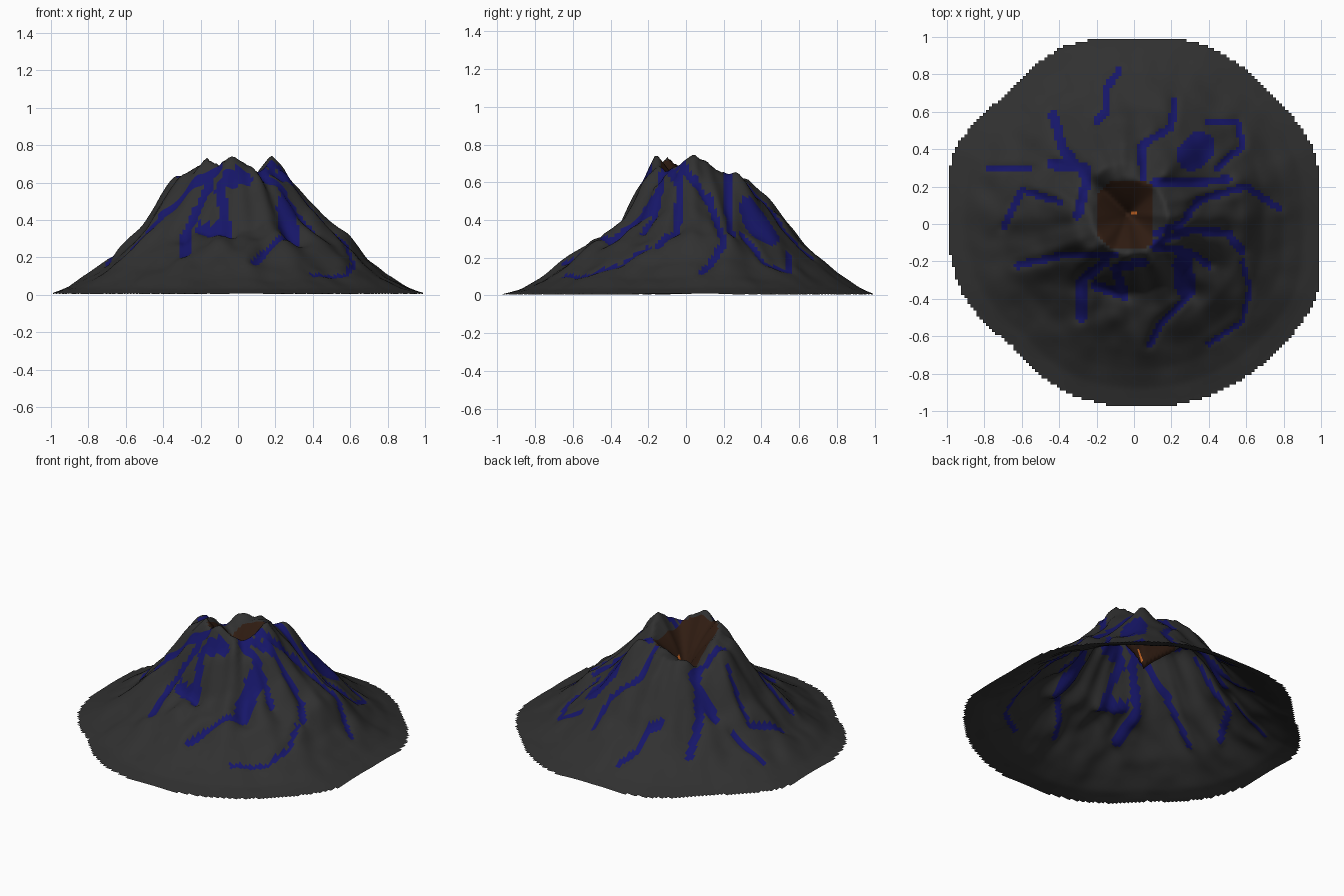
import bpy, bmesh, math
from mathutils import Vector, noise

if "Cube" in bpy.data.objects:
    bpy.data.objects.remove(bpy.data.objects["Cube"])

STEP = 0.0165
CRATER = Vector((-0.03, 0.05))
RIM_R = 0.2

# Base outline radius, every 22.5 degrees from +x
OUTLINE = [1.0, 1.04, 1.01, 1.03, 1.0, 1.02, .97, 1.04,
           1.0, .99, .92, .97, .98, 1.0, 1.02, 1.05]
# Crater rim height, every 22.5 degrees
RIM = [.75, .71, .65, .64, .63, .58, .50, .60,
       .67, .69, .73, .70, .755, .69, .66, .70]
# Flank heights at radius .3, .4 ... 1.0 towards +x, +y, -x, -y
FLANKS = [
    [.62, .49, .39, .31, .18, .10, .04, .005],
    [.58, .50, .38, .26, .175, .10, .045, .005],
    [.63, .51, .36, .25, .165, .10, .04, .005],
    [.55, .32, .27, .215, .15, .08, .03, .005]]

# Streams: half width, then the path points
STREAMS_EAST = [
    (.020, (.12, -.05), (.25, .0), (.35, .13), (.6, .2), (.78, .08)),
    (.022, (.12, -.1), (.3, -.03), (.5, -.05), (.58, -.15)),
    (.014, (.58, -.2), (.62, -.35), (.58, -.52), (.4, -.64)),
    (.020, (.1, -.12), (.3, -.15), (.4, -.22)),
    (.055, (.26, -.22), (.28, -.35)),
    (.018, (.3, -.38), (.15, -.52), (.08, -.65)),
    (.085, (.31, .37), (.35, .41)),
    (.018, (.40, .54), (.55, .55), (.58, .42), (.45, .3)),
    (.020, (.1, .22), (.35, .22), (.5, .24))]
STREAMS_WEST = [
    (.026, (.05, -.2), (-.1, -.24), (-.05, -.38), (-.2, -.33)),
    (.026, (-.15, -.2), (-.28, -.3), (-.28, -.5)),
    (.020, (-.1, -.17), (-.35, -.16), (-.62, -.22)),
    (.026, (-.3, .05), (-.25, .25), (-.38, .4), (-.43, .58)),
    (.030, (-.26, .3), (-.43, .32)),
    (.018, (-.4, .12), (-.6, .18), (-.7, -.02)),
    (.014, (-.55, .3), (-.78, .3)),
    (.020, (.05, .2), (.04, .42), (.2, .52), (.22, .66)),
    (.020, (-.2, .55), (-.15, .6), (-.15, .72), (-.08, .82))]
STREAMS = STREAMS_EAST + STREAMS_WEST
SEGMENTS = [(s[0], Vector(a), Vector(b)) for s in STREAMS
            for a, b in zip(s[1:], s[2:])]


def around(table, ang):
    """Value of a table spread evenly round the circle."""
    t = (ang / math.tau) % 1.0 * len(table)
    i = int(t)
    f = t - i
    return table[i % len(table)] * (1 - f) + table[(i + 1) % len(table)] * f


def stream_gap(p):
    """Distance to the nearest stream, in units of its half width, and that width."""
    best = (99.0, .02)
    for w, a, b in SEGMENTS:
        d = b - a
        t = max(0, min(1, (p - a).dot(d) / d.length_squared))
        best = min(best, ((p - a - d * t).length / w, w))
    return best


def height(p):
    ang0 = math.atan2(p.y, p.x)
    rho = p.length / around(OUTLINE, ang0)
    q = p - CRATER * max(0, 1 - rho)
    ang = math.atan2(q.y, q.x)
    r = q.length / (1 + (around(OUTLINE, ang) - 1) * min(1, rho))
    rim = around(RIM, ang)
    if r < RIM_R:                                   # steep funnel
        return .37 + (rim - .37) * (r / RIM_R) ** .65
    ring = [rim] + [around([f[k] for f in FLANKS], ang) for k in range(8)]
    t = min(7.999, (r - .2) * 10)
    i = int(t)
    z = ring[i] + (ring[i + 1] - ring[i]) * (t - i)
    # radial spurs and stream gullies, fading out towards the foot
    fade = max(0, min(1, (.95 - r) / .4)) * min(1, (r - RIM_R) / .12 + .25)
    n = noise.noise(Vector((math.cos(ang) * 4, math.sin(ang) * 4, r * 2 + 5)))
    m = noise.noise(Vector((p.x * 9, p.y * 9, 3)))
    gap, w = stream_gap(p)
    z += fade * (.055 * n + .025 * m + .008 - .028 * math.exp(-gap * gap * .7))
    return max(0, z)


def material(name, rgb):
    mat = bpy.data.materials.new(name)
    mat.diffuse_color = (*rgb, 1)
    mat.use_nodes = True
    mat.node_tree.nodes["Principled BSDF"].inputs["Base Color"].default_value = mat.diffuse_color
    return mat


# Height grid with a stepped outer edge
bm = bmesh.new()
N = int(1.06 / STEP)
verts = {}


def vert(i, j):
    if (i, j) not in verts:
        p = Vector((i * STEP, j * STEP))
        verts[i, j] = bm.verts.new((p.x, p.y, height(p)))
    return verts[i, j]


for i in range(-N, N):
    for j in range(-N, N):
        c = Vector(((i + .5) * STEP, (j + .5) * STEP))
        if (c.length > around(OUTLINE, math.atan2(c.y, c.x))
                or abs(c.x) > .995 or abs(c.y) > .99):
            continue
        f = bm.faces.new([vert(i, j), vert(i + 1, j), vert(i + 1, j + 1), vert(i, j + 1)])
        f.smooth = True
        q = c - CRATER
        if (c - Vector((.0, .055))).length < .016:
            f.material_index = 3
        elif q.length < RIM_R and abs(c.x + .05) < .15 and abs(c.y - .05) < .18:
            f.material_index = 2
        elif stream_gap(c)[0] < 1:
            f.material_index = 1

# Soften the slope breaks a little, outside the crater
soft = [v for v in bm.verts if .27 < v.co.xy.length < .9]
bmesh.ops.smooth_vert(bm, verts=soft, factor=.4, use_axis_z=True)

mesh = bpy.data.meshes.new("volcano")
bm.to_mesh(mesh)
bm.free()
for name, rgb in (("dark_rock", (.03, .03, .03)), ("blue_stream", (.008, .008, .14)),
                  ("crater_wall", (.03, .012, .006)), ("lava", (.7, .16, .02))):
    mesh.materials.append(material(name, rgb))
volcano = bpy.data.objects.new("volcano", mesh)
bpy.context.collection.objects.link(volcano)
